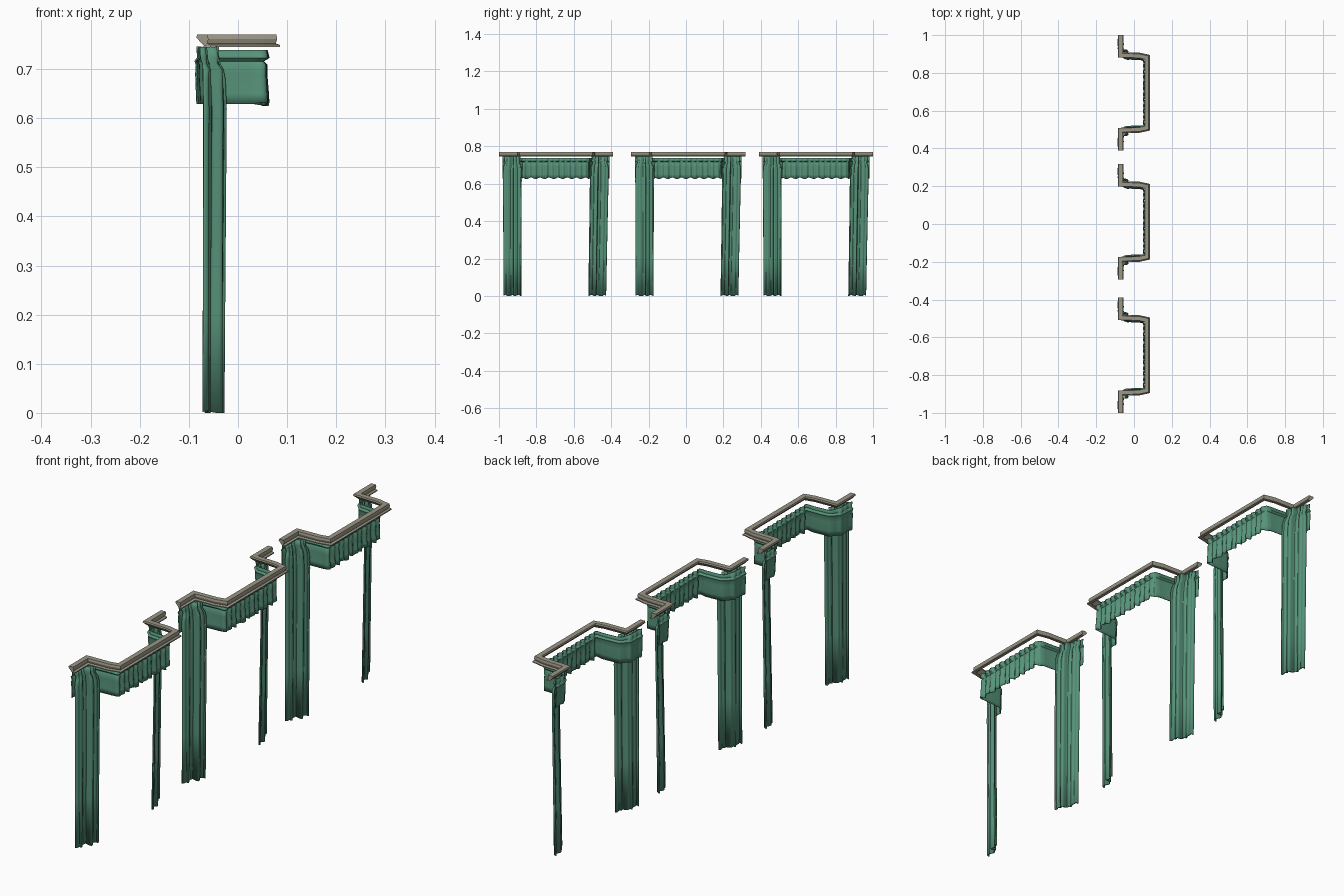
import bpy, bmesh, math
from mathutils import Vector

cube = bpy.data.objects.get("Cube")
if cube:
    bpy.data.objects.remove(cube)


def make_material(name, rgb):
    mat = bpy.data.materials.new(name)
    mat.use_nodes = True
    mat.diffuse_color = (*rgb, 1)
    bsdf = next(n for n in mat.node_tree.nodes if n.type == 'BSDF_PRINCIPLED')
    bsdf.inputs["Base Color"].default_value = (*rgb, 1)
    bsdf.inputs["Roughness"].default_value = 0.9
    return mat


GREEN = make_material("green cloth", (0.095, 0.29, 0.195))
STONE = make_material("pale taupe paint", (0.33, 0.31, 0.24))


def resample(points, count):
    """Evenly spaced points along a polyline, with rounded corners."""
    pts = [Vector(p) for p in points]
    lengths = [(b - a).length for a, b in zip(pts, pts[1:])]
    total, out = sum(lengths), []
    for i in range(count):
        d, k = total * i / (count - 1), 0
        while k < len(lengths) - 1 and d > lengths[k]:
            d -= lengths[k]
            k += 1
        out.append(pts[k].lerp(pts[k + 1], min(d / lengths[k], 1)))
    for _ in range(6):
        out = [out[0]] + [(a + 2 * b + c) / 4 for a, b, c in zip(out, out[1:], out[2:])] + [out[-1]]
    return out


def grid_object(name, rows, mat, y, closed=False, thickness=0, angle=50):
    """Skin a list of equal-length point rows."""
    bm = bmesh.new()
    vs = [[bm.verts.new(p) for p in row] for row in rows]
    n = len(vs[0])
    for a, b in zip(vs, vs[1:]):
        for i in range(n if closed else n - 1):
            j = (i + 1) % n
            bm.faces.new((a[i], a[j], b[j], b[i]))
    if closed:
        bm.faces.new(vs[0])
        bm.faces.new(vs[-1])
    bmesh.ops.recalc_face_normals(bm, faces=bm.faces)
    mesh = bpy.data.meshes.new(name)
    bm.to_mesh(mesh)
    bm.free()
    mesh.materials.append(mat)
    ob = bpy.data.objects.new(name, mesh)
    bpy.context.collection.objects.link(ob)
    ob.location.y = y
    if thickness:
        mod = ob.modifiers.new("cloth thickness", 'SOLIDIFY')
        mod.thickness = thickness
        mod.offset = 0
    bpy.context.view_layer.objects.active = ob
    ob.select_set(True)
    bpy.ops.object.shade_smooth_by_angle(angle=math.radians(angle))
    ob.select_set(False)
    return ob


def mirrored(half):
    return half + [(x, -y) for x, y in reversed(half)]


# Cornice: a moulding swept with mitred corners around the bay
CORNICE_PATH = mirrored([(-0.055, 0.305), (-0.055, 0.215), (0.03, 0.212), (0.085, 0.20)])
MOULDING = [(0, 0.745), (0, 0.749), (0.008, 0.752), (0.005, 0.761), (0.007, 0.77),
            (0.028, 0.77), (0.03, 0.764), (0.014, 0.747)]


def build_cornice(y):
    pts = [Vector(p) for p in CORNICE_PATH]
    rows = []
    for i, p in enumerate(pts):
        before = (p - pts[i - 1]).normalized() if i else None
        after = (pts[i + 1] - p).normalized() if i < len(pts) - 1 else None
        before, after = before or after, after or before
        n1, n2 = Vector((before.y, -before.x)), Vector((after.y, -after.x))
        miter = (n1 + n2) / (1 + n1.dot(n2))
        rows.append([(*(p + miter * d), z) for d, z in MOULDING])
    grid_object("cornice", rows, STONE, y, closed=True, angle=30)


# Valance: a short rippled cloth following the inside of the cornice
VALANCE_PATH = mirrored([(-0.084, 0.285), (-0.08, 0.215), (-0.05, 0.182), (0, 0.178),
                         (0.053, 0.176), (0.053, 0.15)])
VALANCE_ROWS = [(0.629, 1.0, 0.003), (0.65, 1.0, 0.002), (0.69, 0.8, 0), (0.708, 0.7, 0.001),
                (0.716, 0.2, -0.003), (0.723, 0.9, 0.004), (0.738, 0.6, 0.002)]


def build_valance(y):
    path = resample(VALANCE_PATH, 261)
    rows = []
    for z, strength, push in VALANCE_ROWS:
        row = []
        for i, p in enumerate(path):
            tangent = (path[min(i + 1, 260)] - path[max(i - 1, 0)]).normalized()
            normal = Vector((-tangent.y, tangent.x))
            front = max(0, min(1, (p.x - 0.03) / 0.02))
            wing = max(0, min(1, (-0.06 - p.x) / 0.02))
            ripple = math.sin(p.y * 210) + 0.5 * math.sin(p.y * 97 + 1)
            q = p + normal * (push + strength * ripple * (0.0045 * front + 0.002 * wing))
            lift = 0.004 * math.sin(p.y * 130) * front if z < 0.64 else 0
            rise = 0.008 * wing if z > 0.73 else 0
            row.append((q.x, q.y, z + lift + rise))
        rows.append(row)
    grid_object("valance", rows, GREEN, y, thickness=0.003)


# Drape: a long folded panel set diagonally, gathered under the cornice
# each row: height, width factor, fold factor, slide towards the wall
DRAPE_ROWS = [(0.003, 0.97, 1.1, 0), (0.2, 0.98, 1.0, 0), (0.45, 1.0, 0.9, 0),
              (0.62, 1.02, 0.9, 0), (0.68, 1.0, 1.0, 0.002), (0.7, 0.92, 1.2, 0.004),
              (0.712, 0.8, 0.6, 0.008), (0.724, 0.84, 1.2, 0.011), (0.746, 0.85, 0.8, 0.012)]


def build_drape(name, side, y):
    outer, inner = Vector((-0.073, 0.28)), Vector((-0.026, 0.187))
    along = inner - outer
    normal = Vector((-along.y, along.x)).normalized()
    middle = (outer + inner) / 2
    rows = []
    for z, width, fold, slide in DRAPE_ROWS:
        row = []
        for i in range(49):
            t = i / 48
            groove = math.exp(-((t - 0.5) / 0.09) ** 2)
            depth = 0.006 * math.sin(t * 4 * math.pi) - 0.012 * groove + 0.003 * math.sin(t * 31)
            hem = 0.003 * math.sin(t * 17) if z < 0.1 else 0
            p = middle + along * (t - 0.5) * width + normal * depth * fold
            lean = 0.013 * (1 - z / 0.75) if side > 0 else 0
            row.append((p.x + 0.005 * z - slide, side * (p.y - lean), max(0, z + hem - 0.001)))
        rows.append(row)
    grid_object(name, rows, GREEN, y, thickness=0.005)


# Three matching window dressings in a row
for centre in (-0.695, 0.012, 0.695):
    build_cornice(centre)
    build_valance(centre)
    build_drape("left_drape", 1, centre)
    build_drape("right_drape", -1, centre)
